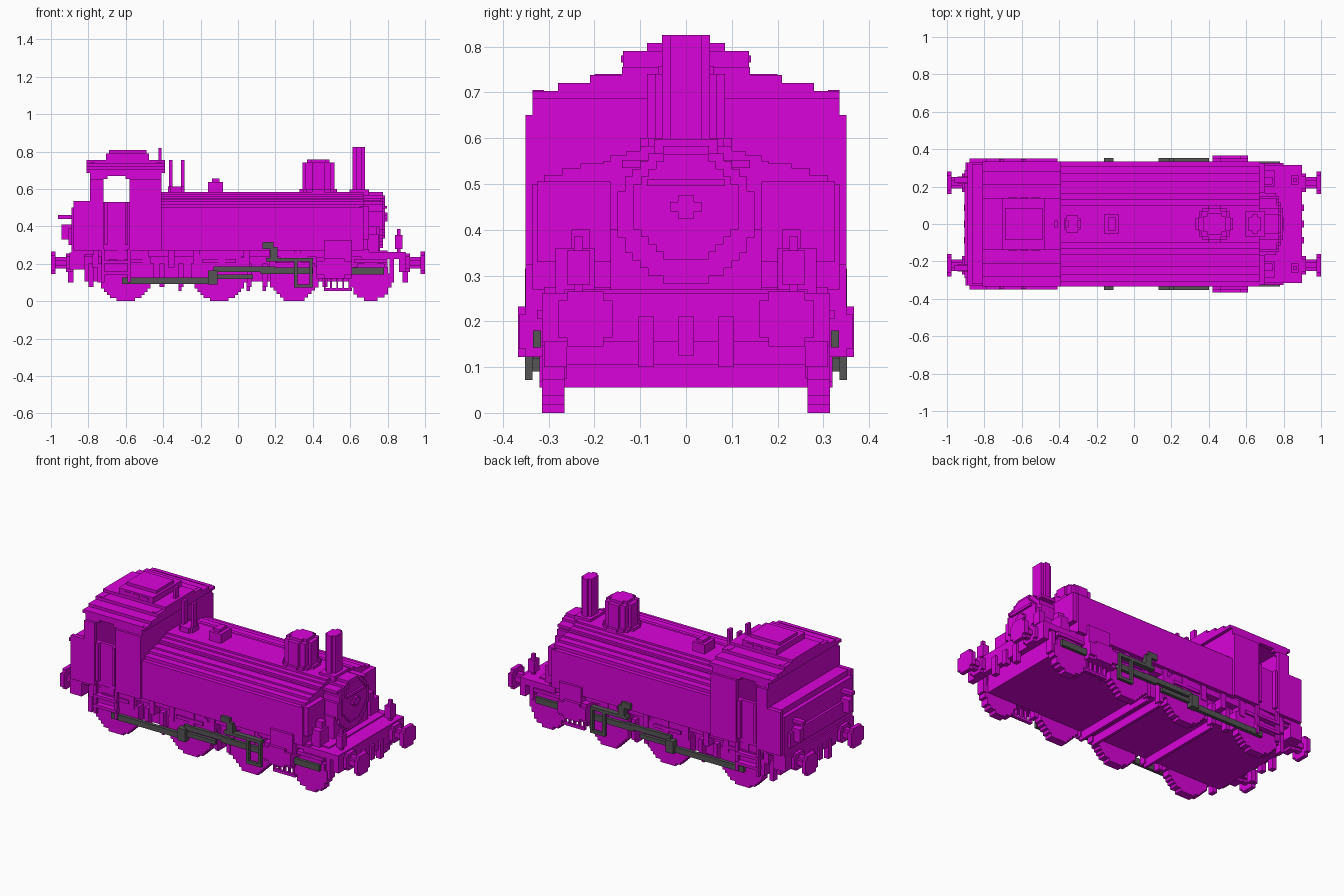
import bpy
import bmesh
import math

V = 0.0174  # block size of the stepped style

cube = bpy.data.objects.get("Cube")
if cube:
    bpy.data.objects.remove(cube, do_unlink=True)


def make_material(name, colour):
    mat = bpy.data.materials.new(name)
    mat.use_nodes = True
    mat.diffuse_color = (*colour, 1)
    mat.node_tree.nodes["Principled BSDF"].inputs["Base Color"].default_value = (*colour, 1)
    return mat


MAGENTA = make_material("magenta_paint", (0.7, 0.001, 0.7))
STEEL = make_material("dark_grey_steel", (0.09, 0.09, 0.09))


def prism(name, outline, axis, span, mat=MAGENTA, mirror=False):
    """Extrude a 2D outline along an axis; mirror repeats it on the other side in y."""
    place = {"x": lambda u, v, w: (w, u, v),
             "y": lambda u, v, w: (u, w, v),
             "z": lambda u, v, w: (u, v, w)}[axis]
    bm = bmesh.new()
    sides = (1, -1) if mirror else (1,)
    for side in sides:
        rings = []
        for w in span:
            pts = [place(u, v, w) for u, v in outline]
            rings.append([bm.verts.new((p[0], p[1] * side, p[2])) for p in pts])
        low, high = rings
        bm.faces.new(low)
        bm.faces.new(high)
        for i in range(len(low)):
            j = (i + 1) % len(low)
            bm.faces.new((low[i], low[j], high[j], high[i]))
    bmesh.ops.recalc_face_normals(bm, faces=bm.faces)
    mesh = bpy.data.meshes.new(name)
    bm.to_mesh(mesh)
    bm.free()
    mesh.materials.append(mat)
    obj = bpy.data.objects.new(name, mesh)
    bpy.context.collection.objects.link(obj)
    return obj


def box(name, x, y, z, mat=MAGENTA, mirror=False):
    outline = [(x[0], y[0]), (x[1], y[0]), (x[1], y[1]), (x[0], y[1])]
    return prism(name, outline, "z", z, mat, mirror)


def pair(name, x, y, z, mat=MAGENTA):
    return box(name, x, y, z, mat, mirror=True)


def stepped(levels, base):
    """Symmetric stair outline from (half width, top height) pairs, widest first."""
    right, floor = [], base
    for half, top in levels:
        right += [(half, floor), (half, top)]
        floor = top
    return right + [(-u, v) for u, v in reversed(right)]


def block_circle(centre, radius):
    """Circle outline built from square steps."""
    rows = max(1, round(radius / V))
    step = radius / rows
    levels = []
    for k in range(-rows, rows):
        mid = (k + 0.5) * step
        half = max(1, round(math.sqrt(radius ** 2 - mid ** 2) / step)) * step
        levels.append((half, (k + 1) * step))
    return [(centre[0] + u, centre[1] + v) for u, v in stepped(levels, -radius)]


def disc(name, axis, centre, radius, span, mat=MAGENTA, mirror=False):
    return prism(name, block_circle(centre, radius), axis, span, mat, mirror)


# Chassis and brake beams
box("chassis", x=(-0.82, 0.80), y=(-0.265, 0.265), z=(0.105, 0.27))
box("running_plate", x=(-0.88, 0.70), y=(-0.31, 0.31), z=(0.235, 0.275))
for cx in (-0.31, 0.055, 0.14):
    box("brake_beam", x=(cx - V / 2, cx + V / 2), y=(-0.28, 0.28), z=(0.055, 0.11))
for cx in (-0.79, -0.41, -0.31, 0.055, 0.14, 0.46):
    pair("brake_block", x=(cx - V / 2, cx + V), y=(0.26, 0.30), z=(0.075, 0.2))

# Wheels
for cx, radius in ((-0.6, 0.15), (-0.1, 0.15), (0.3, 0.13), (0.71, 0.11)):
    disc("wheel", "y", (cx, radius), radius, (0.265, 0.315), mirror=True)
    pair("axle_spring", x=(cx - 0.09, cx + 0.09), y=(0.28, 0.325), z=(0.205, 0.225))
for i in range(9):
    cx = -0.78 + i * 0.135
    pair("plate_bracket", x=(cx, cx + 2 * V), y=(0.26, 0.32), z=(0.18, 0.275))

# Side tanks, with stepped covers
tank_steps = [(0.335, 0.50), (0.31, 0.52), (0.27, 0.535), (0.23, 0.545)]
prism("side_tanks", stepped(tank_steps, 0.27), "x", (-0.41, 0.67))
pair("tank_front_step", x=(0.65, 0.70), y=(0.165, 0.325), z=(0.33, 0.505))

# Boiler and smokebox
boiler_steps = [(0.18, 0.55), (0.165, 0.562), (0.13, 0.572), (0.10, 0.583)]
prism("boiler", stepped(boiler_steps, 0.27), "x", (-0.41, 0.67))
disc("smokebox", "x", (0, 0.433), 0.15, (0.60, 0.775))
disc("smokebox_door", "x", (0, 0.45), 0.115, (0.77, 0.785))
box("smokebox_saddle", x=(0.60, 0.76), y=(-0.165, 0.165), z=(0.20, 0.40))
box("door_bar", x=(0.78, 0.797), y=(-0.085, 0.085), z=(0.495, 0.51))
box("door_handle", x=(0.78, 0.80), y=(-0.035, 0.035), z=(0.44, 0.46))
box("door_handle_post", x=(0.78, 0.80), y=(-V, V), z=(0.425, 0.475))
box("smokebox_rail", x=(0.60, 0.765), y=(-0.14, 0.14), z=(0.535, 0.552))

# Dome, chimney and boiler-top fittings
disc("dome_base", "z", (0.43, 0), 0.10, (0.55, 0.60))
disc("dome", "z", (0.43, 0), 0.085, (0.58, 0.74))
disc("dome_cap", "z", (0.43, 0), 0.06, (0.73, 0.757))
box("chimney_base", x=(0.595, 0.70), y=(-0.07, 0.07), z=(0.56, 0.598))
box("chimney", x=(0.612, 0.68), y=(-0.035, 0.035), z=(0.58, 0.825))
box("chimney_sides", x=(0.63, 0.662), y=(-0.052, 0.052), z=(0.58, 0.825))
box("sand_box", x=(-0.16, -0.08), y=(-0.05, 0.05), z=(0.57, 0.638))
box("sand_box_lid", x=(-0.14, -0.10), y=(-0.035, 0.035), z=(0.63, 0.655))
disc("valve_base", "z", (-0.33, 0), 0.045, (0.57, 0.613))
for cx in (-0.36, -0.295):
    box("whistle", x=(cx - V / 2, cx + V / 2), y=(-V, V), z=(0.60, 0.755))
box("roof_pipe", x=(-0.425, -0.408), y=(-V, V), z=(0.70, 0.82))

# Cab with open windows and recessed doors
pair("cab_front_side", x=(-0.58, -0.41), y=(0.325, 0.35), z=(0.27, 0.65))
pair("cab_rear_side", x=(-0.88, -0.72), y=(0.325, 0.35), z=(0.27, 0.535))
pair("cab_rear_pillar", x=(-0.79, -0.72), y=(0.325, 0.35), z=(0.53, 0.65))
pair("cab_header", x=(-0.79, -0.41), y=(0.31, 0.335), z=(0.668, 0.705))
for near, far in ((-0.79, -0.72), (-0.58, -0.41)):
    pair("pillar_top", x=(near, far), y=(0.31, 0.335), z=(0.64, 0.69))
for corner in (-0.715, -0.585):
    pair("window_corner", x=(corner - V, corner + V), y=(0.31, 0.335), z=(0.652, 0.69))
pair("cab_door", x=(-0.73, -0.57), y=(0.305, 0.325), z=(0.27, 0.53))
wall_steps = [(0.34, 0.65), (0.325, 0.70), (0.27, 0.72), (0.20, 0.74)]
prism("cab_front_wall", stepped(wall_steps, 0.27), "x", (-0.435, -0.41))
prism("cab_back_wall", stepped(wall_steps, 0.27), "x", (-0.79, -0.765))
for rail in (-0.715, -0.605):
    pair("cab_handrail", x=(rail, rail + V), y=(0.32, 0.347), z=(0.30, 0.53))

# Roof in steps, with ventilator
roof_steps = [(0.335, 0.703), (0.28, 0.72), (0.21, 0.738), (0.14, 0.755)]
prism("cab_roof", stepped(roof_steps, 0.685), "x", (-0.81, -0.39))
box("roof_vent", x=(-0.705, -0.475), y=(-0.138, 0.138), z=(0.75, 0.79))
box("roof_vent_top", x=(-0.69, -0.49), y=(-0.085, 0.085), z=(0.78, 0.808))
for i in range(3):
    cx = -0.67 + i * 0.06
    pair("vent_slat", x=(cx, cx + 0.045), y=(0.13, 0.142), z=(0.765, 0.78))

# Rear bunker
box("bunker", x=(-0.89, -0.77), y=(-0.33, 0.33), z=(0.25, 0.50))
box("bunker_top", x=(-0.865, -0.77), y=(-0.32, 0.32), z=(0.49, 0.535))
box("bunker_ledge", x=(-0.905, -0.88), y=(-0.29, 0.29), z=(0.30, 0.39))
pair("rear_lamp", x=(-0.945, -0.89), y=(0.215, 0.255), z=(0.33, 0.41))
pair("rear_lamp_top", x=(-0.962, -0.89), y=(0.22, 0.25), z=(0.44, 0.46))
box("rear_beam", x=(-0.90, -0.82), y=(-0.33, 0.33), z=(0.17, 0.26))

# Front platform
box("front_platform", x=(0.66, 0.895), y=(-0.315, 0.315), z=(0.225, 0.262))
box("front_beam", x=(0.86, 0.897), y=(-0.315, 0.315), z=(0.155, 0.26))
pair("platform_box", x=(0.69, 0.75), y=(0.20, 0.285), z=(0.26, 0.36))
pair("platform_box_top", x=(0.70, 0.74), y=(0.21, 0.25), z=(0.35, 0.40))
pair("front_lamp", x=(0.84, 0.88), y=(0.21, 0.26), z=(0.28, 0.355))
pair("lamp_post", x=(0.85, 0.87), y=(0.225, 0.245), z=(0.25, 0.385))

# Buffers, hooks and hoses at both ends
for end in (-1, 1):
    disc("buffer_head", "x", (0.22, 0.205), 0.06, (end * 0.975, end), mirror=True)
    disc("buffer_shank", "x", (0.22, 0.205), 0.03, (end * 0.88, end * 0.98), mirror=True)
    disc("buffer_socket", "x", (0.22, 0.205), 0.05, (end * 0.88, end * 0.92), mirror=True)
    near, far = sorted((end * 0.88, end * 0.91))
    box("coupling_hook", x=(near, far), y=(-V, V), z=(0.125, 0.21))
    pair("brake_hose", x=(near, far), y=(0.07, 0.105), z=(0.10, 0.21))

# Cylinders and footsteps
for half, low, high in ((0.365, 0.14, 0.215), (0.35, 0.122, 0.235)):
    pair("cylinder", x=(0.42, 0.61), y=(0.24, half), z=(low, high))
pair("cylinder_jacket", x=(0.46, 0.57), y=(0.24, 0.367), z=(0.122, 0.232))
pair("cylinder_mount", x=(0.46, 0.61), y=(0.24, 0.35), z=(0.22, 0.325))
pair("drain_pipe", x=(0.46, 0.61), y=(0.30, 0.32), z=(0.055, 0.07))
for i in range(5):
    cx = 0.46 + i * 0.033
    pair("drain_stem", x=(cx, cx + V / 2), y=(0.30, 0.32), z=(0.06, 0.125))
for rail in (-0.73, -0.59):
    pair("step_side", x=(rail, rail + V), y=(0.325, 0.345), z=(0.10, 0.28))
for level in (0.14, 0.20):
    pair("cab_step", x=(-0.73, -0.575), y=(0.31, 0.35), z=(level, level + V))
pair("front_step", x=(0.81, 0.835), y=(0.26, 0.31), z=(0.10, 0.23))

# Dark rods and valve gear
pair("coupling_rod", x=(-0.62, -0.11), y=(0.315, 0.334), z=(0.093, 0.127), mat=STEEL)
pair("crank_pin", x=(-0.16, -0.11), y=(0.315, 0.352), z=(0.09, 0.165), mat=STEEL)
pair("connecting_rod", x=(-0.14, 0.08), y=(0.315, 0.334), z=(0.118, 0.142), mat=STEEL)
pair("valve_rod", x=(-0.13, 0.20), y=(0.315, 0.334), z=(0.155, 0.185), mat=STEEL)
pair("crosshead_bar", x=(0.12, 0.40), y=(0.317, 0.335), z=(0.145, 0.18), mat=STEEL)
pair("slide_bar", x=(0.15, 0.40), y=(0.32, 0.352), z=(0.213, 0.232), mat=STEEL)
pair("expansion_link", x=(0.17, 0.21), y=(0.32, 0.352), z=(0.22, 0.29), mat=STEEL)
pair("link_top", x=(0.13, 0.19), y=(0.32, 0.352), z=(0.28, 0.315), mat=STEEL)
for post in (0.30, 0.382):
    pair("hanger", x=(post, post + V), y=(0.335, 0.352), z=(0.072, 0.22), mat=STEEL)
pair("hanger_foot", x=(0.30, 0.40), y=(0.335, 0.352), z=(0.072, 0.09), mat=STEEL)
pair("piston_tail", x=(0.60, 0.78), y=(0.317, 0.334), z=(0.143, 0.18), mat=STEEL)
